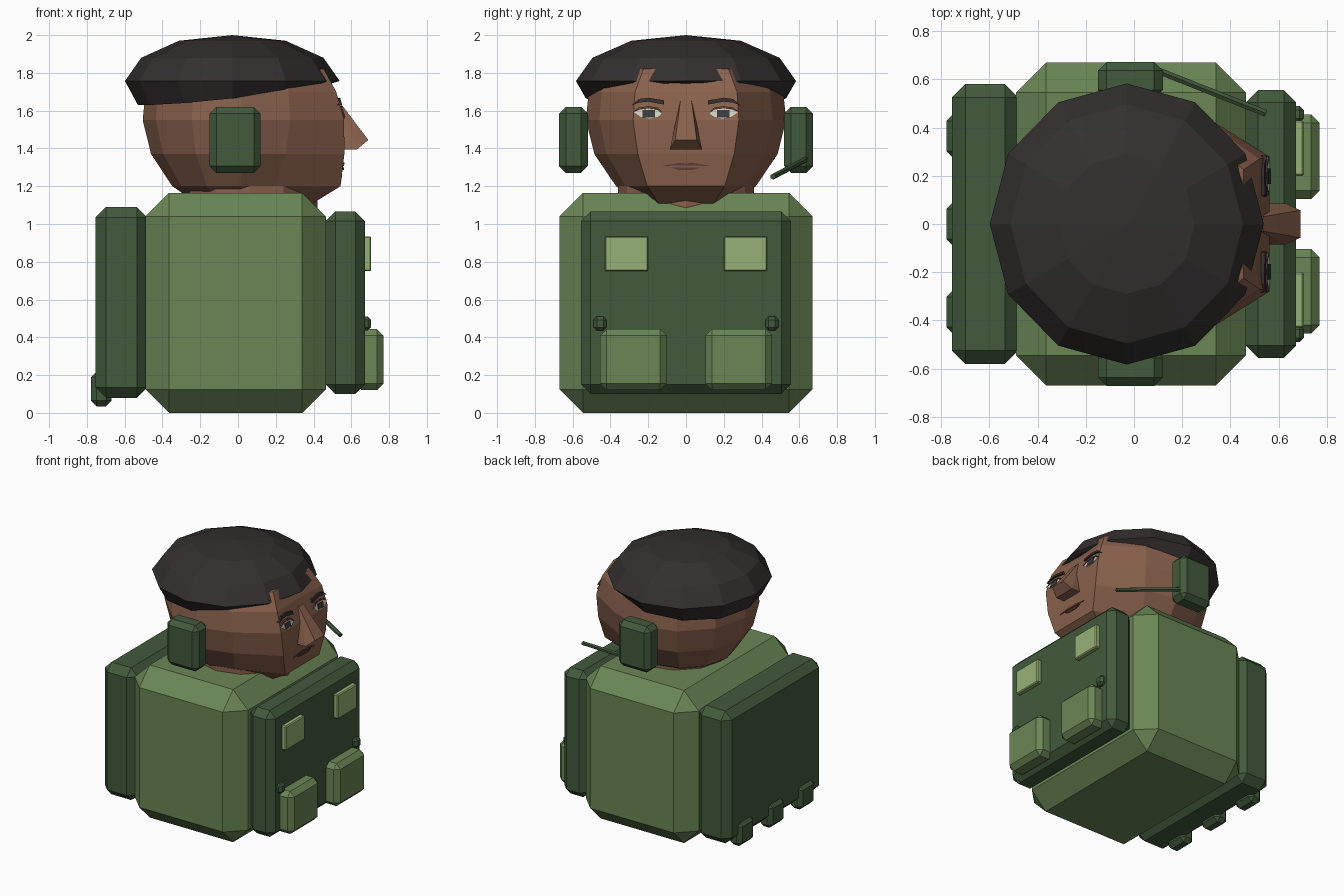
import bpy, bmesh
from math import sin, cos, pi
from mathutils import Vector

if "Cube" in bpy.data.objects:
    bpy.data.objects.remove(bpy.data.objects["Cube"])


def material(name, rgb):
    m = bpy.data.materials.new(name)
    m.diffuse_color = [(c / 255) ** 2.2 for c in rgb] + [1]
    m.use_nodes = True
    m.node_tree.nodes["Principled BSDF"].inputs["Base Color"].default_value = m.diffuse_color
    return m


OLIVE = material("olive", (106, 133, 86))
DARK = material("dark_green", (68, 90, 62))
LIGHT = material("light_green", (150, 176, 118))
SKIN = material("skin", (136, 97, 78))
LIP = material("lip", (98, 66, 56))
HAIR = material("hair", (54, 51, 50))
WHITE = material("eye_white", (205, 205, 190))
IRIS = material("iris", (60, 62, 66))


def finish(name, bm, mat):
    bmesh.ops.recalc_face_normals(bm, faces=bm.faces)
    me = bpy.data.meshes.new(name)
    bm.to_mesh(me)
    bm.free()
    me.materials.append(mat)
    ob = bpy.data.objects.new(name, me)
    bpy.context.collection.objects.link(ob)
    return ob


def box(name, x, y, z, chamfer, mat):
    """Chamfered box from (min, max) ranges."""
    bm = bmesh.new()
    bmesh.ops.create_cube(bm, size=1)
    for v in bm.verts:
        v.co = [(r[0] + r[1]) / 2 + c * (r[1] - r[0]) for r, c in zip((x, y, z), v.co)]
    bmesh.ops.bevel(bm, geom=bm.edges[:], offset=chamfer, segments=1, affect='EDGES')
    return finish(name, bm, mat)


def loft(name, rings, mat, apex=None):
    """Skin a list of point rings and close both ends."""
    bm = bmesh.new()
    vs = [[bm.verts.new(p) for p in ring] for ring in rings]
    n = len(vs[0])
    for a, b in zip(vs, vs[1:]):
        for i in range(n):
            bm.faces.new((a[i], a[(i + 1) % n], b[(i + 1) % n], b[i]))
    bm.faces.new(vs[0])
    if apex:
        t = bm.verts.new(apex)
        for i in range(n):
            bm.faces.new((vs[-1][i], vs[-1][(i + 1) % n], t))
    else:
        bm.faces.new(vs[-1])
    return finish(name, bm, mat)


# Torso, chest vest and back pack
box("torso", (-.49, .465), (-.67, .67), (0, 1.165), .125, OLIVE)
box("chest_vest", (.465, .672), (-.555, .555), (.10, 1.065), .05, DARK)
box("back_pack", (-.755, -.48), (-.58, .58), (.08, 1.09), .055, DARK)
for y in (-.365, 0, .365):
    box("back_pack_tab", (-.778, -.67), (y - .093, y + .093), (.035, .22), .03, DARK)

# Mirrored vest details and ear cups
for s in (-1, 1):
    def side(a, b):
        return tuple(sorted((s * a, s * b)))
    box("chest_patch", (.66, .705), side(.20, .43), (.75, .935), .007, LIGHT)
    box("chest_pouch", (.62, .77), side(.103, .455), (.12, .445), .035, OLIVE)
    box("vest_knob", (.64, .705), side(.42, .49), (.435, .51), .018, DARK)
    box("ear_cup", (-.15, .12), side(.52, .672), (1.27, 1.62), .036, DARK)

# Microphone boom
start, end = Vector((.09, .64, 1.345)), Vector((.545, .46, 1.25))
bm = bmesh.new()
bmesh.ops.create_cone(bm, cap_ends=True, segments=6, radius1=.016, radius2=.016,
                      depth=(end - start).length)
mic = finish("microphone_boom", bm, DARK)
mic.location = (start + end) / 2
mic.rotation_mode = 'QUATERNION'
mic.rotation_quaternion = (end - start).to_track_quat('Z', 'Y')

# Neck
loft("neck", [[(.06 + .36 * cos(i * pi / 6), .36 * sin(i * pi / 6), z) for i in range(12)]
              for z in (1.02, 1.20)], SKIN)

# Head: twelve-sided rings with a flattened face (z, radius, face x, face half width)
HEAD = [(1.10, .22, .38, .14), (1.20, .37, .543, .205), (1.37, .485, .563, .255),
        (1.55, .53, .562, .28), (1.70, .515, .52, .27), (1.82, .45, .455, .225)]
rings = []
for z, r, fx, fy in HEAD:
    ring = []
    for i in range(12):
        a = i * pi / 6
        if i in (0, 1, 11):
            ring.append((fx - (.01 if i == 0 and z > 1.6 else 0), fy * round(2 * sin(a)), z))
        else:
            ring.append((.015 + (r * .98) * cos(a), r * sin(a), z))
    rings.append(ring)
loft("head", rings, SKIN, (0, 0, 1.92))

# Hair cap with a hairline that drops towards the back
HAIRLINE = [1.755, 1.725, 1.71, 1.665, 1.64, 1.63, 1.63]
HAIR_R = [.545, .53, .525, .53, .515, .505, .50]


def hair_ring(r, z):
    return [(-.03 + r * .975 * cos(i * pi / 6), r * sin(i * pi / 6), z) for i in range(12)]


low = []
for i in range(12):
    k = min(i, 12 - i)
    low.append((-.03 + HAIR_R[k] * cos(i * pi / 6), HAIR_R[k] * sin(i * pi / 6), HAIRLINE[k]))
loft("hair", [low, hair_ring(.583, 1.757), hair_ring(.495, 1.88), hair_ring(.29, 1.97)],
     HAIR, (-.03, 0, 2.0))

# Nose wedge
nose = [[(.53, -.085, 1.395), (.53, .085, 1.395), (.50, .03, 1.66), (.50, -.03, 1.66)],
        [(.63, -.085, 1.395), (.63, .085, 1.395), (.535, .03, 1.65), (.535, -.03, 1.65)]]
bm = bmesh.new()
for p in nose[0] + nose[1] + [(.69, -.057, 1.445), (.69, .057, 1.445)]:
    bm.verts.new(p)
bmesh.ops.convex_hull(bm, input=bm.verts[:])
bmesh.ops.dissolve_limit(bm, angle_limit=.02, verts=bm.verts[:], edges=bm.edges[:])
finish("nose", bm, SKIN)


# Thin face features laid on the face surface
def face_x(z):
    for (z0, _, x0, _), (z1, _, x1, _) in zip(HEAD, HEAD[1:]):
        if z0 <= z <= z1:
            return x0 + (x1 - x0) * (z - z0) / (z1 - z0)


def plate(name, pts, lift, mat):
    loft(name, [[(face_x(z) + d, y, z) for y, z in pts] for d in (-.015, lift)], mat)


for s in (-1, 1):
    eye = [(.125, 1.585), (.15, 1.605), (.20, 1.612), (.245, 1.605), (.275, 1.592),
           (.24, 1.567), (.19, 1.558), (.15, 1.567)]
    iris = [(.165, 1.565), (.165, 1.603), (.23, 1.603), (.23, 1.565)]
    lid = [(.12, 1.588), (.15, 1.607), (.20, 1.613), (.245, 1.607), (.28, 1.594),
           (.25, 1.616), (.20, 1.624), (.15, 1.617)]
    brow = [(.115, 1.632), (.118, 1.655), (.20, 1.668), (.25, 1.662), (.285, 1.63),
            (.245, 1.643), (.20, 1.648)]
    for name, pts, lift, mat in (("eye", eye, .006, WHITE), ("iris", iris, .010, IRIS),
                                 ("eyelid", lid, .009, LIP), ("eyebrow", brow, .012, HAIR)):
        plate(name, [(s * y, z) for y, z in pts], lift, mat)
plate("upper_lip", [(-.13, 1.307), (-.03, 1.325), (0, 1.32), (.03, 1.325), (.13, 1.307),
                    (.06, 1.309), (-.06, 1.309)], .006, LIP)
plate("lower_lip", [(-.08, 1.300), (.08, 1.300), (.04, 1.286), (-.04, 1.286)], .007, LIP)
